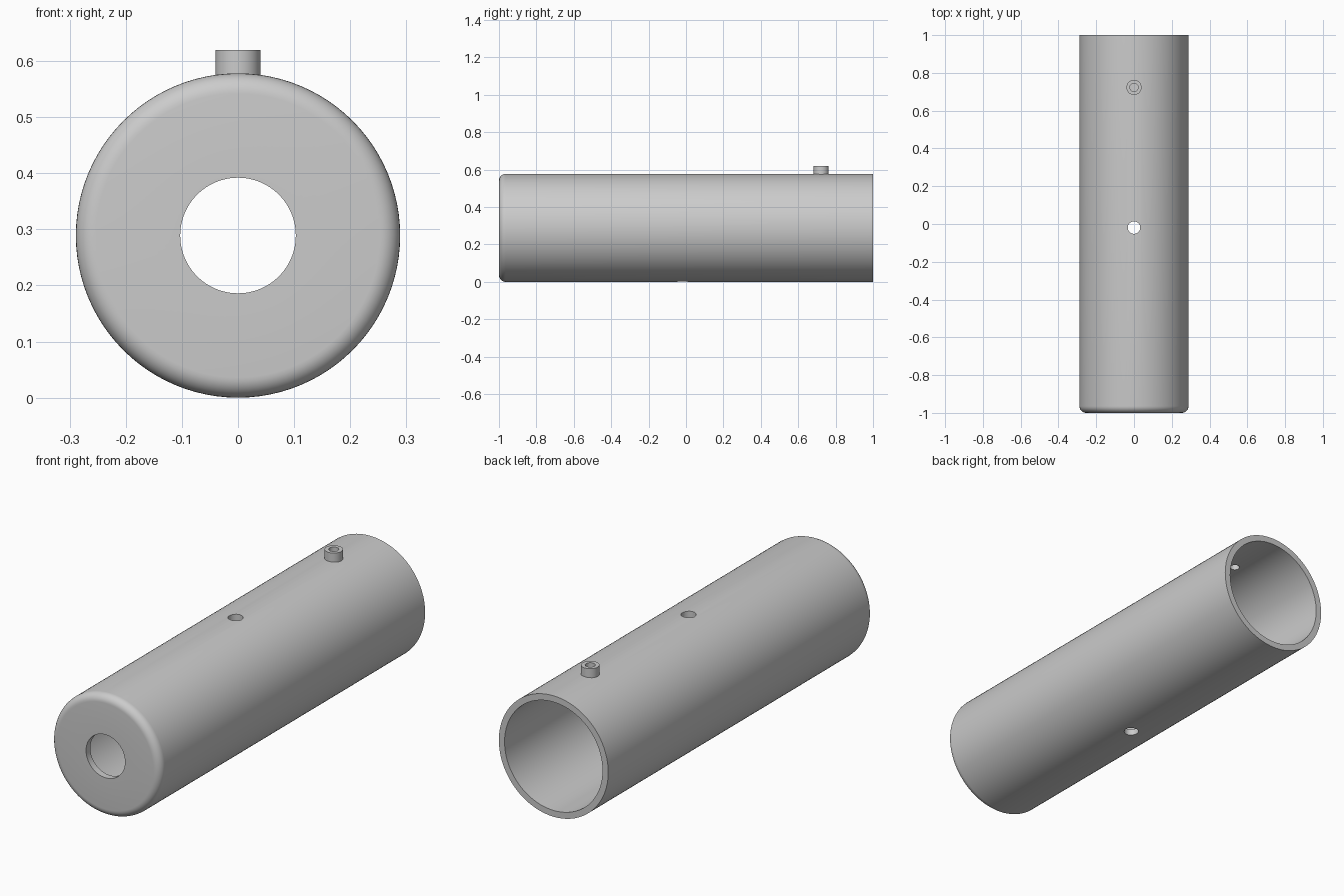
import bpy
import bmesh
from math import cos, sin, pi, radians
from mathutils import Matrix

cube = bpy.data.objects.get("Cube")
if cube:
    bpy.data.objects.remove(cube, do_unlink=True)

R, INNER, PORT = 0.289, 0.259, 0.103   # tube radii and front opening
WALL, FILLET = 0.032, 0.036            # front wall thickness, rounded rim
BOSS_Y, BOSS_R, BORE = 0.723, 0.04, 0.022
HOLE_Y, HOLE_R = -0.019, 0.033

grey = bpy.data.materials.new("plain grey")
grey.use_nodes = True
colour = (0.6, 0.6, 0.6, 1)
grey.diffuse_color = colour
grey.node_tree.nodes["Principled BSDF"].inputs["Base Color"].default_value = colour


def lathe(name, profile, matrix, steps=96):
    """Revolve a closed (radius, height) loop around local z."""
    bm = bmesh.new()
    rings = []
    for i in range(steps):
        a = 2 * pi * i / steps
        rings.append([bm.verts.new((r * cos(a), r * sin(a), h)) for r, h in profile])
    n = len(profile)
    for i in range(steps):
        a, b = rings[i], rings[(i + 1) % steps]
        for j in range(n):
            k = (j + 1) % n
            bm.faces.new((a[j], b[j], b[k], a[k]))
    bmesh.ops.transform(bm, matrix=matrix, verts=bm.verts)
    bmesh.ops.recalc_face_normals(bm, faces=bm.faces)
    mesh = bpy.data.meshes.new(name)
    bm.to_mesh(mesh)
    bm.free()
    obj = bpy.data.objects.new(name, mesh)
    bpy.context.collection.objects.link(obj)
    mesh.materials.append(grey)
    return obj


def drill(target, name, radius, y, z_low, z_high):
    """Cut a vertical round hole through the target."""
    bpy.ops.mesh.primitive_cylinder_add(
        vertices=48, radius=radius, depth=z_high - z_low,
        location=(0, y, (z_low + z_high) / 2))
    cutter = bpy.context.object
    cutter.name = name
    cutter.data.materials.append(grey)
    mod = target.modifiers.new(name, 'BOOLEAN')
    mod.operation = 'DIFFERENCE'
    mod.solver = 'EXACT'
    mod.object = cutter
    bpy.ops.object.select_all(action='DESELECT')
    target.select_set(True)
    bpy.context.view_layer.objects.active = target
    bpy.ops.object.modifier_apply(modifier=name)
    bpy.data.objects.remove(cutter, do_unlink=True)


def smooth(obj):
    bpy.ops.object.select_all(action='DESELECT')
    obj.select_set(True)
    bpy.context.view_layer.objects.active = obj
    bpy.ops.object.shade_smooth_by_angle(angle=radians(30))


# Tube: open at the back, walled at the front with a rounded rim
rim = [(R - FILLET + FILLET * sin(t), -1 + FILLET - FILLET * cos(t))
       for t in (pi / 2 * i / 8 for i in range(9))]
profile = [(PORT, -1)] + rim + [(R, 1), (INNER, 1), (INNER, WALL - 1), (PORT, WALL - 1)]
along_y = Matrix.Translation((0, 0, R)) @ Matrix.Rotation(-pi / 2, 4, 'X')
tube = lathe("tube_body", profile, along_y)

# Cross hole through both walls, and the bore under the boss
drill(tube, "cross_hole", HOLE_R, HOLE_Y, -0.1, 0.7)
drill(tube, "boss_bore", BORE, BOSS_Y, 0.45, 0.7)
smooth(tube)

# Hollow boss on top
boss = lathe("top_boss", [(BORE, 0.574), (BOSS_R, 0.574), (BOSS_R, 0.62), (BORE, 0.62)],
             Matrix.Translation((0, BOSS_Y, 0)), 48)
smooth(boss)
